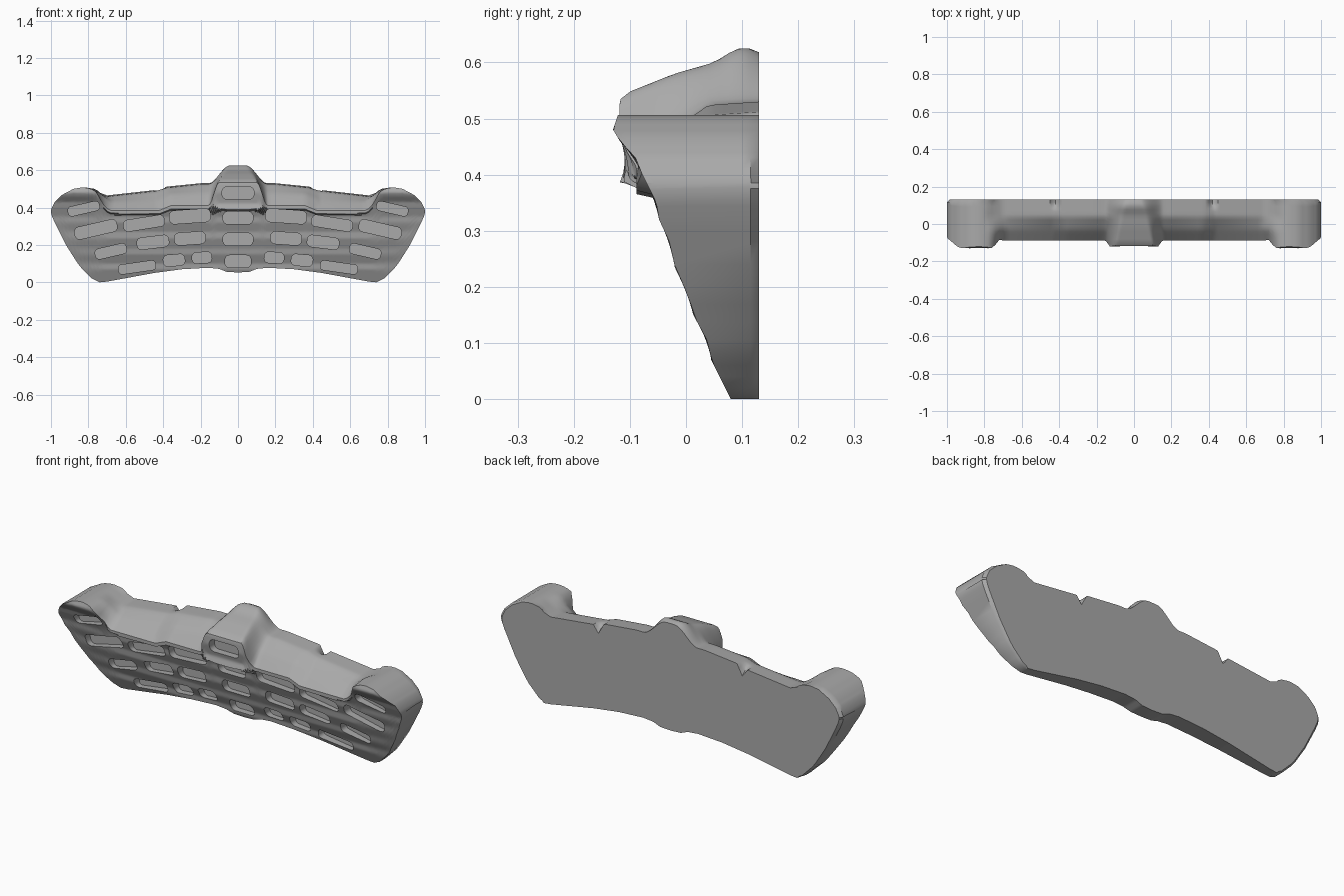
import bpy, bmesh, math
from mathutils import Matrix, Vector

cube = bpy.data.objects.get("Cube")
if cube:
    bpy.data.objects.remove(cube, do_unlink=True)

grey = bpy.data.materials.new("plain grey")
grey.use_nodes = True
grey.diffuse_color = (0.4, 0.4, 0.4, 1)
grey.node_tree.nodes["Principled BSDF"].inputs["Base Color"].default_value = grey.diffuse_color

BACK = 0.13


def curve(points, t):
    """Piecewise linear lookup along a short profile."""
    if t <= points[0][0]:
        return points[0][1]
    for (a, u), (b, v) in zip(points, points[1:]):
        if t <= b:
            return u + (v - u) * (t - a) / (b - a)
    return points[-1][1]


def smooth(t):
    t = max(0.0, min(1.0, t))
    return t * t * (3 - 2 * t)


# Half profiles, as (distance from the middle, height)
top_line = [(0, .53), (.2, .53), (.38, .512), (.43, .495), (.7, .465), (.74, .48), (.78, .5),
            (.83, .508), (.88, .5), (.94, .468), (.98, .43), (.995, .4), (1, .385)]
bottom_line = [(0, .053), (.06, .056), (.1, .072), (.16, .078), (.3, .07), (.45, .05), (.7, .004),
               (.74, 0), (.78, .02), (.85, .09), (.92, .2), (.98, .32), (.995, .355), (1, .375)]
crease_line = [(0, .48), (.36, .47), (.44, .435), (.68, .43), (.76, .495), (.79, .503)]
lip_line = [(0, .41), (.36, .41), (.42, .385), (.68, .385), (.71, .4), (.76, .485), (.79, .503)]
# Wavy front face and central ridge, as (height, depth) and (depth, height)
wave = [(0, .08), (.07, .045), (.1, .04), (.15, .013), (.18, .006), (.235, -.02), (.27, -.025),
        (.32, -.048), (.35, -.053), (.4, -.078), (.43, -.09), (.46, -.118), (.48, -.13), (.51, -.12)]
ridge = [(-.12, .535), (-.1, .548), (-.02, .58), (.05, .6), (.09, .625), (.115, .625), (BACK, .618)]
boss = [(.38, -.12), (.42, -.106), (.48, -.12), (.53, -.118), (.56, -.108)]


def shelf_height(x, y, front):
    """Height of the top surface."""
    ax = abs(x)
    back = curve(top_line, ax)
    if ax < .79:
        z = curve([(front, curve(lip_line, ax)), (-.03, curve(crease_line, ax)),
                   (.04, back - .006), (BACK, back)], y)
    else:
        z = back
    # Narrowing ridge in the middle
    flat = curve([(-.12, .1), (.09, .045), (BACK, .025)], y)
    z += (curve(ridge, y) - z) * smooth((.16 - ax) / (.16 - flat))
    # Small notch in the rear edge
    if y > .08:
        z -= .045 * max(0, 1 - abs(ax - .42) / .03) * (y - .08) / (BACK - .08)
    return z


def front_depth(x, z):
    """Depth of the front face."""
    ax = abs(x)
    y = curve(wave, z)
    if ax < .72 and z > curve(lip_line, ax) - .02:
        y = min(y, -.088)
    w = smooth((.16 - ax) / .04)
    if z > .385 and w > 0:
        y += (curve(boss, z) - y) * w
    return y


def section(x):
    """One slice across the body, from rear bottom over the top and down the front."""
    ax = abs(x)
    bottom = curve(bottom_line, ax)
    front = -.12 if ax < .14 else -.088
    if ax >= .72:
        front = front_depth(x, curve(top_line, ax))
    lip = shelf_height(x, front, front)
    front = front_depth(x, lip)
    ring = [(BACK, bottom), (BACK, (bottom + lip) / 2)]
    steps = 14
    for i in range(steps):
        y = BACK + (front - BACK) * i / steps
        ring.append((y, shelf_height(x, y, front)))
    rows = 56
    for i in range(rows + 1):
        z = lip + (bottom - lip) * i / rows
        ring.append((front_depth(x, z), z))
    ring.append((BACK - .015, bottom))
    return ring


def add_object(name, bm):
    bmesh.ops.recalc_face_normals(bm, faces=bm.faces)
    mesh = bpy.data.meshes.new(name)
    bm.to_mesh(mesh)
    bm.free()
    mesh.materials.append(grey)
    obj = bpy.data.objects.new(name, mesh)
    bpy.context.collection.objects.link(obj)
    return obj


# Body: slices lofted from side to side
half = {i / 50 for i in range(51)} | {.05, .07, .09, .11, .13, .15, .39, .41, .43, .45, .97, .99, .995}
stations = sorted({-x for x in half} | half)
bm = bmesh.new()
rings = []
for x in stations:
    ring = []
    for y, z in section(x):
        inset = .985 if y > BACK - .001 and abs(x) > .74 else 1
        ring.append(bm.verts.new((x * inset, y, z)))
    rings.append(ring)
for a, b in zip(rings, rings[1:]):
    for i in range(len(a)):
        j = (i + 1) % len(a)
        bm.faces.new((a[i], a[j], b[j], b[i]))
bm.faces.new(rings[0])
bm.faces.new(rings[-1])
body = add_object("grooved_body", bm)

# Rounded slots: centre x, centre z, width, height, tilt in degrees
middle = [(0, .478, .17, .066, 0), (0, .345, .16, .066, 0), (0, .23, .16, .066, 0), (0, .112, .14, .066, 0)]
side = [(.257, .353, .22, .07, 4), (.503, .316, .22, .06, 9), (.76, .283, .23, .065, 13),
        (.825, .394, .17, .05, 13), (.257, .235, .165, .065, 4), (.455, .214, .17, .062, 7),
        (.68, .166, .17, .055, 13), (.193, .132, .105, .058, 3), (.342, .118, .115, .06, 5),
        (.54, .08, .2, .05, 8)]


def add_slot(bm, x, z, width, height, tilt):
    r = height * .38
    floor = front_depth(x, z) + .045
    turn = Matrix.Rotation(math.radians(tilt), 3, "Y")
    loops = []
    for y in (-.3, floor):
        loop = []
        for k in range(4):
            sx, sz = ((1, 1), (-1, 1), (-1, -1), (1, -1))[k]
            for s in range(6):
                a = math.pi / 2 * (k + s / 5)
                p = turn @ Vector((sx * (width / 2 - r) + r * math.cos(a), 0,
                                   sz * (height / 2 - r) + r * math.sin(a)))
                loop.append(bm.verts.new((x + p.x, y, z + p.z)))
        loops.append(loop)
    n = len(loops[0])
    for i in range(n):
        j = (i + 1) % n
        bm.faces.new((loops[0][i], loops[0][j], loops[1][j], loops[1][i]))
    bm.faces.new(loops[0])
    bm.faces.new(loops[1])


bm = bmesh.new()
for slot in middle + side:
    add_slot(bm, *slot)
for x, z, w, h, tilt in side:
    add_slot(bm, -x, z, w, h, -tilt)
cutter = add_object("slot_cutter", bm)
cutter.hide_render = True

# Cut the slots and bake the result into the body
cut = body.modifiers.new("slots", "BOOLEAN")
cut.operation = "DIFFERENCE"
cut.solver = "EXACT"
cut.object = cutter
bpy.ops.object.select_all(action="DESELECT")
body.select_set(True)
bpy.context.view_layer.objects.active = body
bpy.ops.object.modifier_apply(modifier=cut.name)
bpy.data.objects.remove(cutter, do_unlink=True)
bpy.ops.object.shade_smooth_by_angle(angle=math.radians(40))
